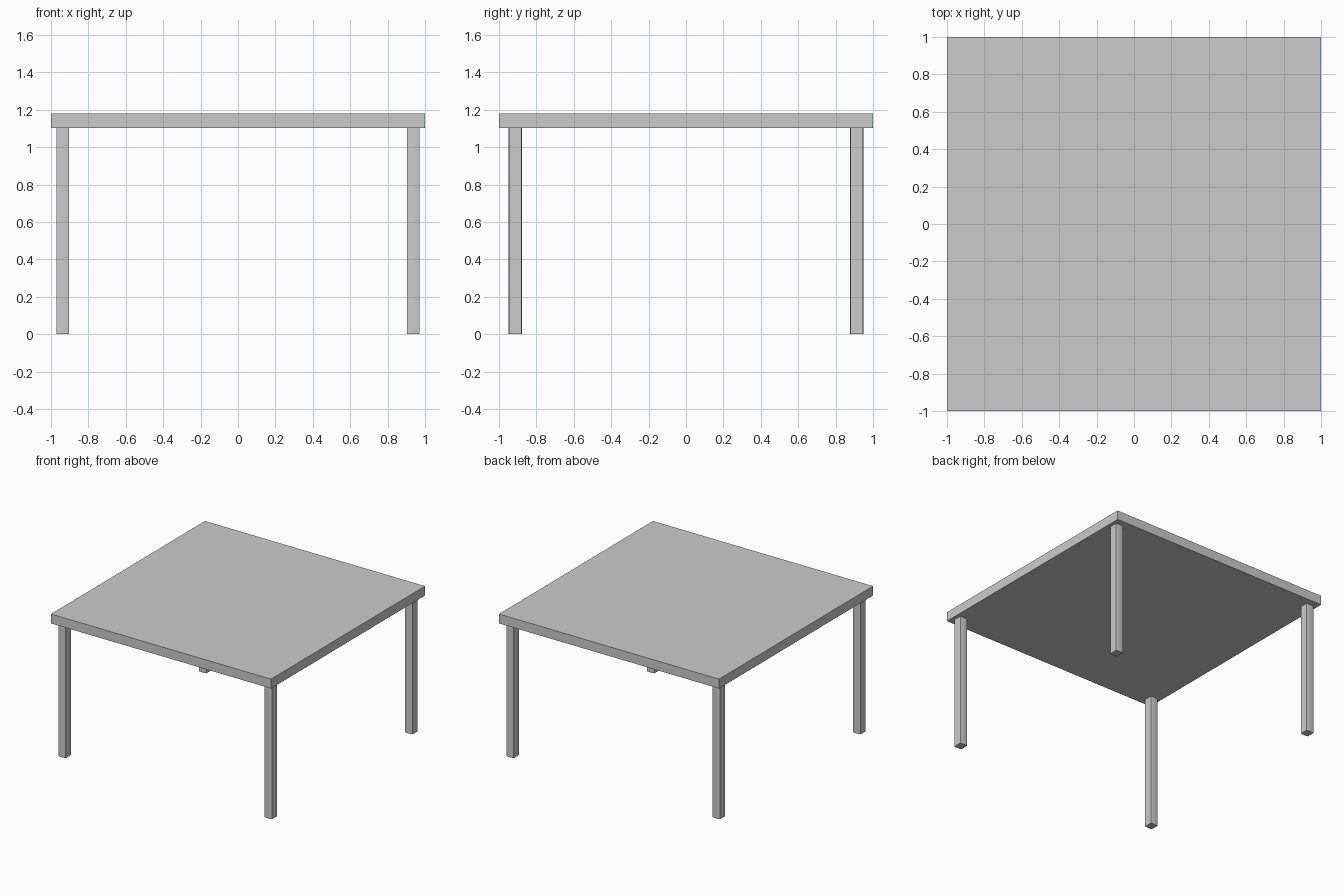
import bpy, bmesh

if "Cube" in bpy.data.objects:
    bpy.data.objects.remove(bpy.data.objects["Cube"])

TOP_Z, UNDER_Z = 1.18, 1.103
LEG_X, LEG_Y = 0.937, 0.913   # leg centres
HALF, BULGE = 0.033, 0.003    # leg half width, crown of front/back faces


def prism(name, outline, z0, z1, loc=(0, 0)):
    """Extrude a closed xy outline from z0 to z1."""
    bm = bmesh.new()
    face = bm.faces.new([bm.verts.new((x, y, z0)) for x, y in outline])
    ext = bmesh.ops.extrude_face_region(bm, geom=[face])
    verts = [v for v in ext["geom"] if isinstance(v, bmesh.types.BMVert)]
    bmesh.ops.translate(bm, verts=verts, vec=(0, 0, z1 - z0))
    bmesh.ops.recalc_face_normals(bm, faces=bm.faces)
    mesh = bpy.data.meshes.new(name)
    bm.to_mesh(mesh)
    bm.free()
    obj = bpy.data.objects.new(name, mesh)
    obj.location = (*loc, 0)
    bpy.context.collection.objects.link(obj)
    return obj


# Square slab top
prism("table_top", [(-1, -1), (1, -1), (1, 1), (-1, 1)], UNDER_Z, TOP_Z)

# Leg section: straight sides, gently crowned front and back
steps = [-1 + 2 * i / 6 for i in range(7)]
front = [(t * HALF, -HALF - BULGE * (1 - t * t)) for t in steps]
section = front + [(-x, -y) for x, y in front]

# Four corner legs
for side, sx in (("left", -1), ("right", 1)):
    for end, sy in (("front", -1), ("back", 1)):
        leg = prism(f"{end}_{side}_leg", section, 0, UNDER_Z,
                    (sx * LEG_X, sy * LEG_Y))
        bpy.ops.object.select_all(action="DESELECT")
        leg.select_set(True)
        bpy.context.view_layer.objects.active = leg
        bpy.ops.object.shade_smooth_by_angle()
